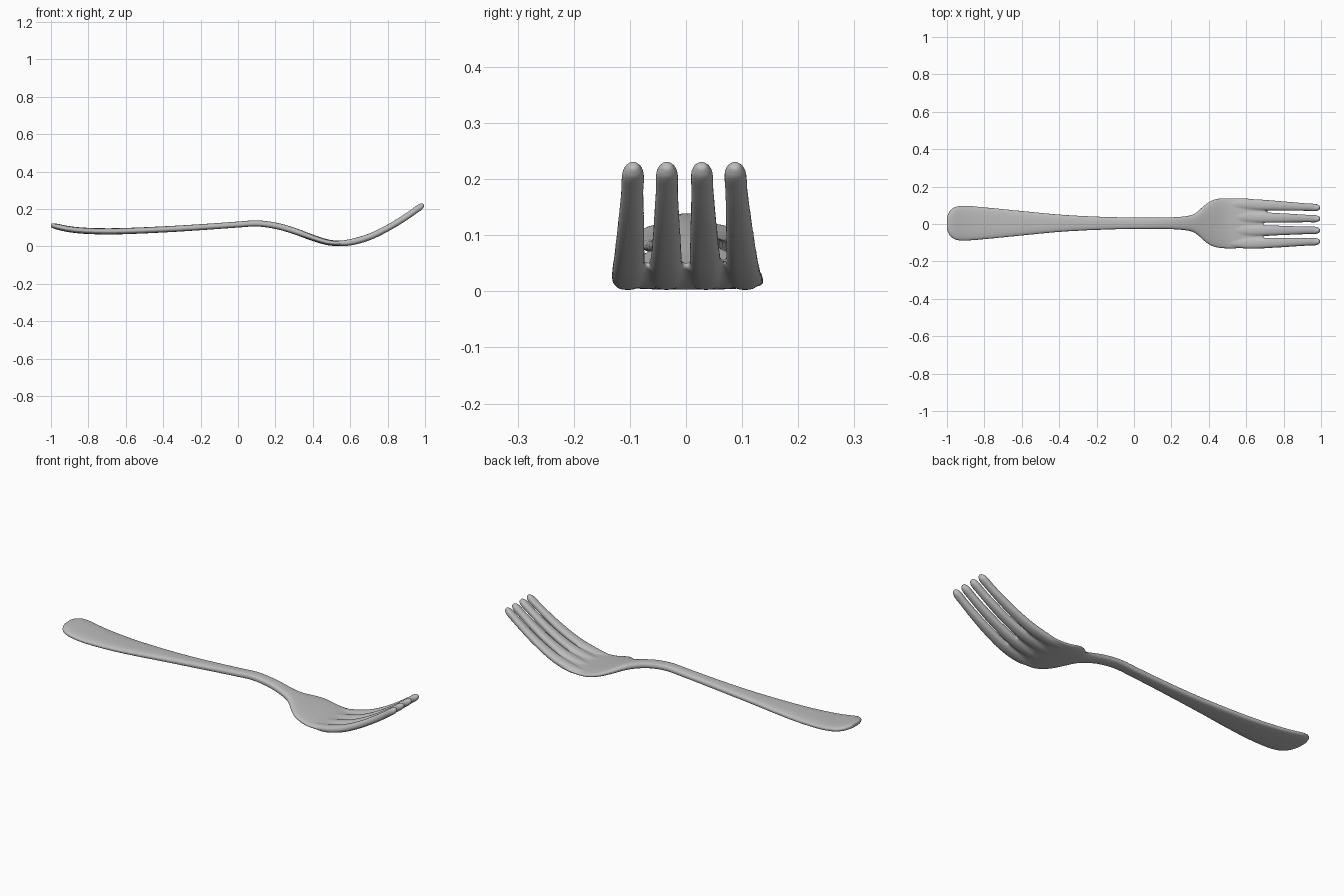
import bpy
import bmesh
from math import cos, sin, pi, copysign
from mathutils import Vector

default_cube = bpy.data.objects.get("Cube")
if default_cube:
    bpy.data.objects.remove(default_cube, do_unlink=True)

steel = bpy.data.materials.new("brushed_steel")
steel.use_nodes = True
steel_colour = (0.5, 0.5, 0.5, 1)
steel.diffuse_color = steel_colour
steel.node_tree.nodes["Principled BSDF"].inputs["Base Color"].default_value = steel_colour

# Side profile: height of the centre line along x
spine = [(-1, .113), (-.9, .092), (-.8, .083), (-.65, .081), (-.4, .091), (-.2, .103),
         (0, .117), (.1, .123), (.2, .111), (.3, .083), (.4, .046), (.48, .022),
         (.54, .017), (.6, .022), (.7, .05), (.8, .098), (.9, .159), (1, .23)]

# Plan outline: half width along x, for handle, neck and head
outline = [(-1, .035), (-.985, .066), (-.96, .086), (-.92, .094), (-.8, .086), (-.6, .066),
           (-.4, .047), (-.2, .036), (0, .031), (.2, .032), (.29, .04), (.33, .054),
           (.37, .09), (.41, .12), (.46, .133), (.55, .135), (.65, .129), (.7, .12)]

# Half thickness of the handle and head
thickness = [(-1, .011), (-.96, .016), (0, .016), (.3, .017), (.5, .015), (.6, .011), (.7, .005)]

# Half width and half thickness of one tine
tine_width = [(.5, .012), (.58, .026), (.65, .029), (.8, .025), (.93, .02), (.975, .019), (.993, .009)]
tine_thickness = [(.5, .011), (.6, .017), (.8, .017), (.95, .017), (.98, .016), (.993, .008)]


def smooth_value(table, x):
    """Cubic interpolation through a table of (x, value) points."""
    last = len(table) - 1
    i = max(j for j in range(last) if j == 0 or table[j][0] <= x)

    def slope(j):
        a, b = table[max(j - 1, 0)], table[min(j + 1, last)]
        return (b[1] - a[1]) / (b[0] - a[0])

    (x0, v0), (x1, v1) = table[i], table[i + 1]
    span = x1 - x0
    u = min(max((x - x0) / span, 0), 1)
    bend = (1 - u) * slope(i) * span - u * slope(i + 1) * span + (2 * u - 1) * (v1 - v0)
    return v0 + u * (v1 - v0) + u * (1 - u) * bend


def loft(bm, start, end, steps, side, width, thick, power, count=32):
    """Sweep a rounded section along the spine."""
    rings = []
    for s in range(steps + 1):
        # Stations crowd towards both ends to round them off
        x = start + (end - start) * (1 - cos(pi * s / steps)) / 2
        rise = smooth_value(spine, x + .01) - smooth_value(spine, x - .01)
        normal = Vector((-rise, 0, .02)).normalized()
        centre = Vector((x, side(x), smooth_value(spine, x)))
        w, t = smooth_value(width, x), smooth_value(thick, x)
        ring = []
        for k in range(count):
            c, d = cos(2 * pi * k / count), sin(2 * pi * k / count)
            across = copysign(abs(c) ** (2 / power), c) * w
            up = copysign(abs(d) ** (2 / power), d) * t
            ring.append(bm.verts.new(centre + Vector((0, across, 0)) + normal * up))
        rings.append(ring)
    for a, b in zip(rings, rings[1:]):
        for k in range(count):
            n = (k + 1) % count
            bm.faces.new((a[k], a[n], b[n], b[k]))
    bm.faces.new(rings[0])
    bm.faces.new(rings[-1])


bm = bmesh.new()

# Handle, neck and head in one sweep
loft(bm, -1, .69, 90, lambda x: .004, outline, thickness, 2.8)

# Four tines drawing together towards their tips
for base, tip in ((-.104, -.094), (-.035, -.034), (.036, .028), (.105, .087)):
    loft(bm, .5, .993, 40,
         lambda x: base + (tip - base) * max(x - .62, 0) / .37,
         tine_width, tine_thickness, 2.4, 20)

bmesh.ops.recalc_face_normals(bm, faces=bm.faces)
mesh = bpy.data.meshes.new("fork")
bm.to_mesh(mesh)
bm.free()
mesh.materials.append(steel)
fork = bpy.data.objects.new("fork", mesh)
bpy.context.collection.objects.link(fork)

# Fuse the sweeps into one skin and soften the joins
fuse = fork.modifiers.new("fuse", 'REMESH')
fuse.mode = 'VOXEL'
fuse.voxel_size = .005
fuse.use_smooth_shade = True
soften = fork.modifiers.new("soften", 'SMOOTH')
soften.factor = .5
soften.iterations = 4

bpy.context.view_layer.objects.active = fork
fork.select_set(True)
bpy.ops.object.shade_smooth()
